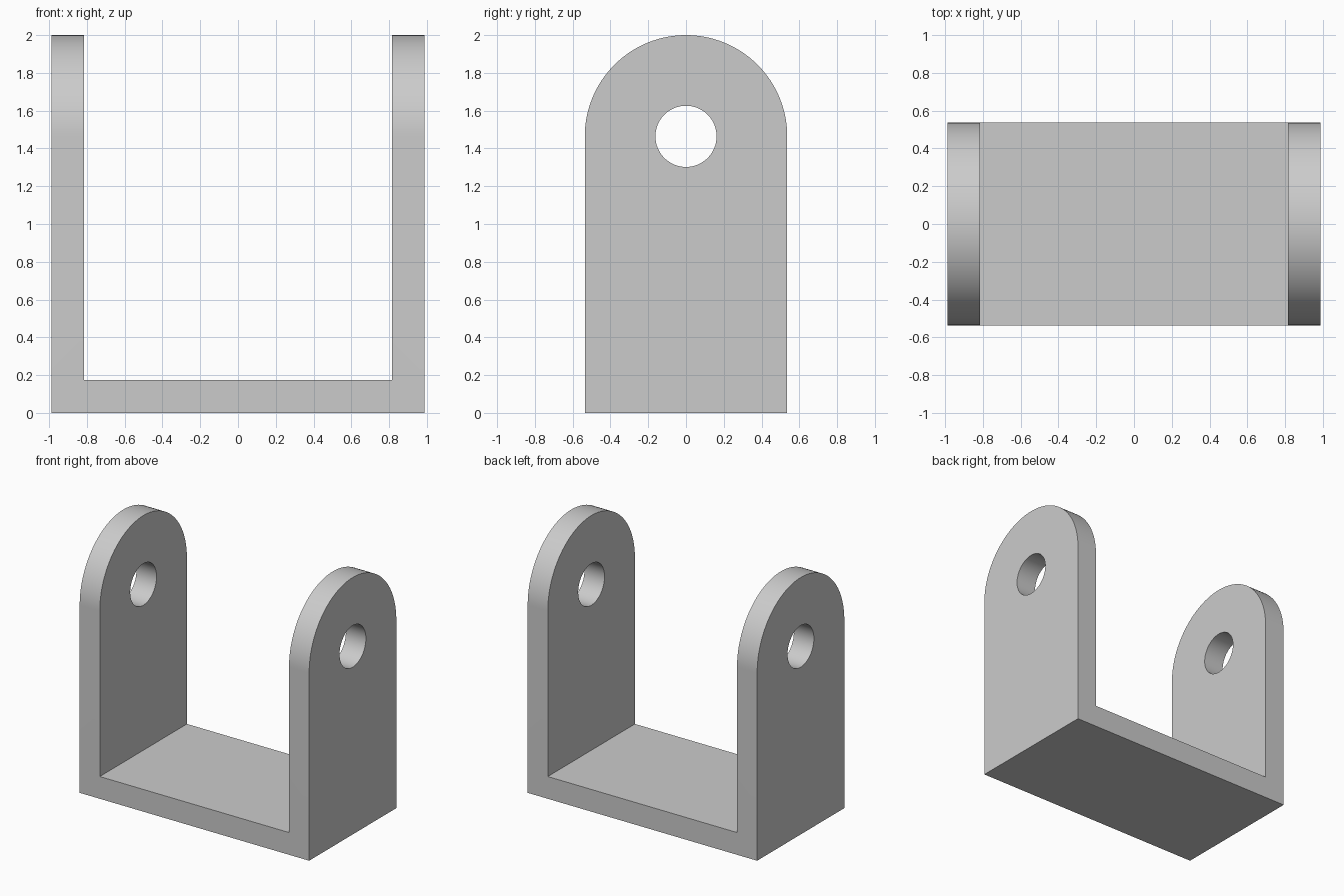
import bpy, bmesh, math
from mathutils import Vector

if "Cube" in bpy.data.objects:
    bpy.data.objects.remove(bpy.data.objects["Cube"])

HALF_X, HALF_Y, WALL = 0.988, 0.536, 0.173
PIVOT_Z, HOLE_R, TOP = 1.464, 0.162, 2.0


def prism(name, points, offset):
    """Extrude a closed outline along the offset vector."""
    bm = bmesh.new()
    face = bm.faces.new([bm.verts.new(p) for p in points])
    ext = bmesh.ops.extrude_face_region(bm, geom=[face], use_keep_orig=True)
    bmesh.ops.translate(bm, vec=Vector(offset),
                        verts=[g for g in ext["geom"] if isinstance(g, bmesh.types.BMVert)])
    bmesh.ops.recalc_face_normals(bm, faces=bm.faces)
    mesh = bpy.data.meshes.new(name)
    bm.to_mesh(mesh)
    bm.free()
    obj = bpy.data.objects.new(name, mesh)
    bpy.context.collection.objects.link(obj)
    return obj


def arc(radius, start, end, steps):
    return [(-1.5, radius * math.cos(a), PIVOT_Z + radius * math.sin(a))
            for a in (start + (end - start) * i / steps for i in range(steps + 1))]


# U-shaped bracket, drawn from the front and extruded in depth
inner = HALF_X - WALL
outline = [(-HALF_X, 0), (HALF_X, 0), (HALF_X, TOP + 0.2), (inner, TOP + 0.2),
           (inner, WALL), (-inner, WALL), (-inner, TOP + 0.2), (-HALF_X, TOP + 0.2)]
bracket = prism("u_bracket", [(x, -1, z) for x, z in outline], (0, 2, 0))

# Round-topped side profile and pivot hole
side = prism("side_profile_cutter",
             [(-1.5, -HALF_Y, -0.5), (-1.5, HALF_Y, -0.5)] + arc(HALF_Y, 0, math.pi, 64), (3, 0, 0))
hole = prism("pivot_hole_cutter", arc(HOLE_R, 0, math.tau, 64)[:-1], (3, 0, 0))

bpy.context.view_layer.objects.active = bracket
bracket.select_set(True)
for cutter, operation in ((side, 'INTERSECT'), (hole, 'DIFFERENCE')):
    mod = bracket.modifiers.new(cutter.name, 'BOOLEAN')
    mod.operation, mod.object, mod.solver = operation, cutter, 'EXACT'
    bpy.ops.object.modifier_apply(modifier=mod.name)
for cutter in (side, hole):
    bpy.data.objects.remove(cutter)

# Plain grey finish, crisp edges with smooth rounds
grey = bpy.data.materials.new("light_grey")
grey.diffuse_color = (0.6, 0.6, 0.6, 1)
grey.use_nodes = True
grey.node_tree.nodes["Principled BSDF"].inputs["Base Color"].default_value = grey.diffuse_color
bracket.data.materials.clear()
bracket.data.materials.append(grey)
bpy.ops.object.shade_smooth_by_angle(angle=math.radians(30))
